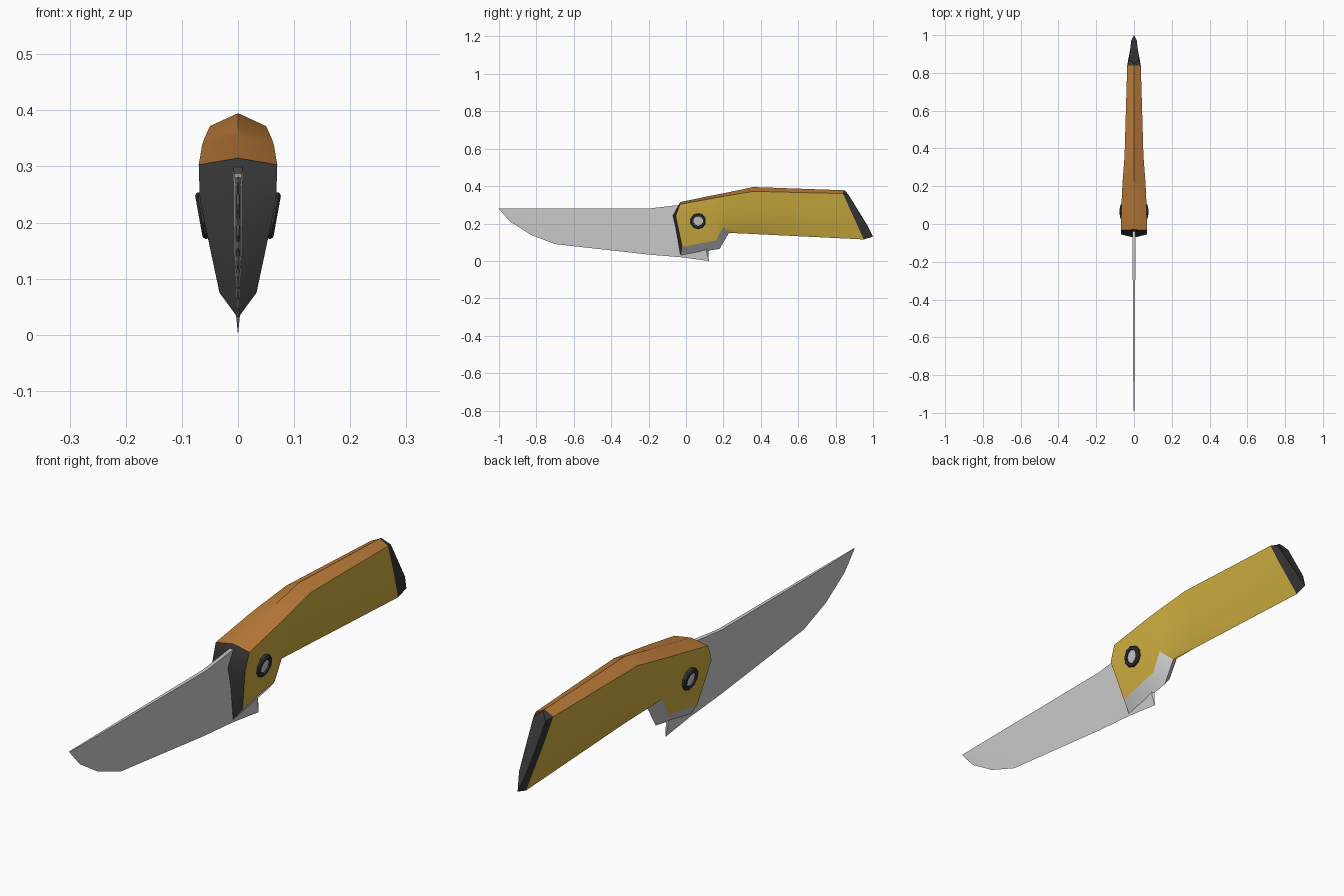
import bpy, bmesh, math
from mathutils import Vector, Matrix

if "Cube" in bpy.data.objects:
    bpy.data.objects.remove(bpy.data.objects["Cube"])


def material(name, color):
    m = bpy.data.materials.new(name)
    m.diffuse_color = (*color, 1)
    m.use_nodes = True
    m.node_tree.nodes["Principled BSDF"].inputs["Base Color"].default_value = m.diffuse_color
    return m


ORANGE = material("orange", (0.50, 0.20, 0.04))
YELLOW = material("yellow", (0.62, 0.42, 0.05))
BLACK = material("black", (0.035, 0.035, 0.035))


def finish(name, bm, mat=None, angle=40, center=None):
    """Turn a +x half into a mirrored object with outward normals."""
    bmesh.ops.remove_doubles(bm, verts=bm.verts, dist=1e-5)
    bmesh.ops.recalc_face_normals(bm, faces=bm.faces)
    bm.normal_update()
    if center:
        c = Vector(center)
        if sum(f.normal.dot(f.calc_center_median() - c) * f.calc_area() for f in bm.faces) < 0:
            bmesh.ops.reverse_faces(bm, faces=bm.faces)
    me = bpy.data.meshes.new(name)
    bm.to_mesh(me)
    bm.free()
    ob = bpy.data.objects.new(name, me)
    bpy.context.collection.objects.link(ob)
    if mat:
        me.materials.append(mat)
    mod = ob.modifiers.new("mirror", "MIRROR")
    mod.use_clip = True
    bpy.ops.object.select_all(action="DESELECT")
    ob.select_set(True)
    bpy.context.view_layer.objects.active = ob
    bpy.ops.object.modifier_apply(modifier="mirror")
    bpy.ops.object.shade_smooth_by_angle(angle=math.radians(angle))
    return ob


def loft(rows, cols=None):
    """Skin neighbouring rows of points, optionally only a range of columns."""
    bm = bmesh.new()
    a, b = cols or (0, len(rows[0]) - 1)
    grid = [[bm.verts.new(p) for p in r[a:b + 1]] for r in rows]
    for r, s in zip(grid, grid[1:]):
        for i in range(b - a):
            bm.faces.new((r[i], r[i + 1], s[i + 1], s[i]))
    bmesh.ops.remove_doubles(bm, verts=bm.verts, dist=1e-5)
    return bm


# Handle half-sections: ridge, shoulder, middle, lower edge, keel
FRONT = [(0, -.03, .315), (.07, -.032, .303), (.068, -.055, .24), (.033, -.02, .075), (0, -.03, .03)]
GUARD = [(0, .16, .354), (.064, .16, .338), (.057, .16, .22), (.04, .16, .11), (0, .18, .065)]
NECK = [(0, .23, .368), (.06, .23, .35), (.052, .215, .25), (.042, .2, .183), (0, .23, .15)]
HUMP = [(0, .36, .395), (.05, .36, .372), (.036, .36, .29), (.02, .36, .215), (0, .36, .144)]
TAIL = [(0, .84, .378), (.036, .84, .36), (.026, .875, .28), (.015, .91, .205), (0, .95, .115)]
BUTT = [(0, .85, .377), (.026, .87, .352), (.021, .92, .27), (.015, .97, .19), (0, 1.0, .13)]
MID = (0, .35, .24)

# Orange top cover
finish("handle_top", loft([FRONT, GUARD, NECK, HUMP, TAIL], (0, 1)), ORANGE, 30, MID)

# Yellow side scales, running down to the keel behind the guard
sides = loft([FRONT, GUARD, NECK, HUMP, TAIL], (1, 3))
lower = [sides.verts.new(p) for r in (NECK, HUMP, TAIL) for p in r[3:5]]
for i in (0, 2):
    sides.faces.new((lower[i], lower[i + 1], lower[i + 3], lower[i + 2]))
finish("handle_sides", sides, YELLOW, 40, MID)

# Grey bevel under the front of the handle
finish("guard_bevel", loft([FRONT, GUARD, NECK], (3, 4)), None, 60, MID)

# Black front plate, bulging forward along its middle
plate = bmesh.new()
nose = plate.verts.new((0, -.072, .24))
rim = [plate.verts.new(p) for p in FRONT]
for p, q in zip(rim, rim[1:]):
    plate.faces.new((nose, p, q))
finish("front_plate", plate, BLACK, 40, MID)

# Black butt cap
cap = loft([TAIL, BUTT])
bmesh.ops.remove_doubles(cap, verts=cap.verts, dist=1e-5)
cap.faces.new([cap.verts.new(p) for p in BUTT])
finish("butt_cap", cap, BLACK, 35, MID)

# Blade: y, spine height, grind height, edge height, half thickness
stations = [(-1.0, .281, .279, .277, .001), (-.94, .28, .24, .21, .003),
            (-.83, .28, .20, .14, .004), (-.70, .28, .17, .09, .005),
            (-.2, .28, .15, .034, .007), (-.03, .30, .15, .02, .008),
            (.11, .25, .14, .05, .008)]
rows = [[(0, y, s), (t, y, s), (t * .8, y, g), (0, y, e)] for y, s, g, e, t in stations]
rows[-1][3] = (0, .122, 0)
rows[-1][2] = (.005, .11, .05)
blade = loft(rows)
blade.faces.new([blade.verts.new(p) for p in rows[-1]])
finish("blade", blade, None, 30, (0, -.4, .17))

# Pivot: black collar with a recessed grey centre on each side
tilt = Matrix.Translation((.06, .065, .213)) @ Matrix.Rotation(math.pi / 2 + .18, 4, "Y")


def ring(r, h, n=10):
    return [tilt @ Vector((r * math.cos(2 * math.pi * i / n), r * math.sin(2 * math.pi * i / n), h))
            for i in range(n + 1)]


collar = loft([ring(*p) for p in ((.042, -.012), (.042, .006), (.037, .010), (.027, .010), (.026, .003))])
finish("pivot_collar", collar, BLACK, 30, (.04, .065, .215))
disc = bmesh.new()
disc.faces.new([disc.verts.new(p) for p in ring(.027, .004)[:-1]])
finish("pivot_pin", disc, None, 30, (0, .065, .215))
